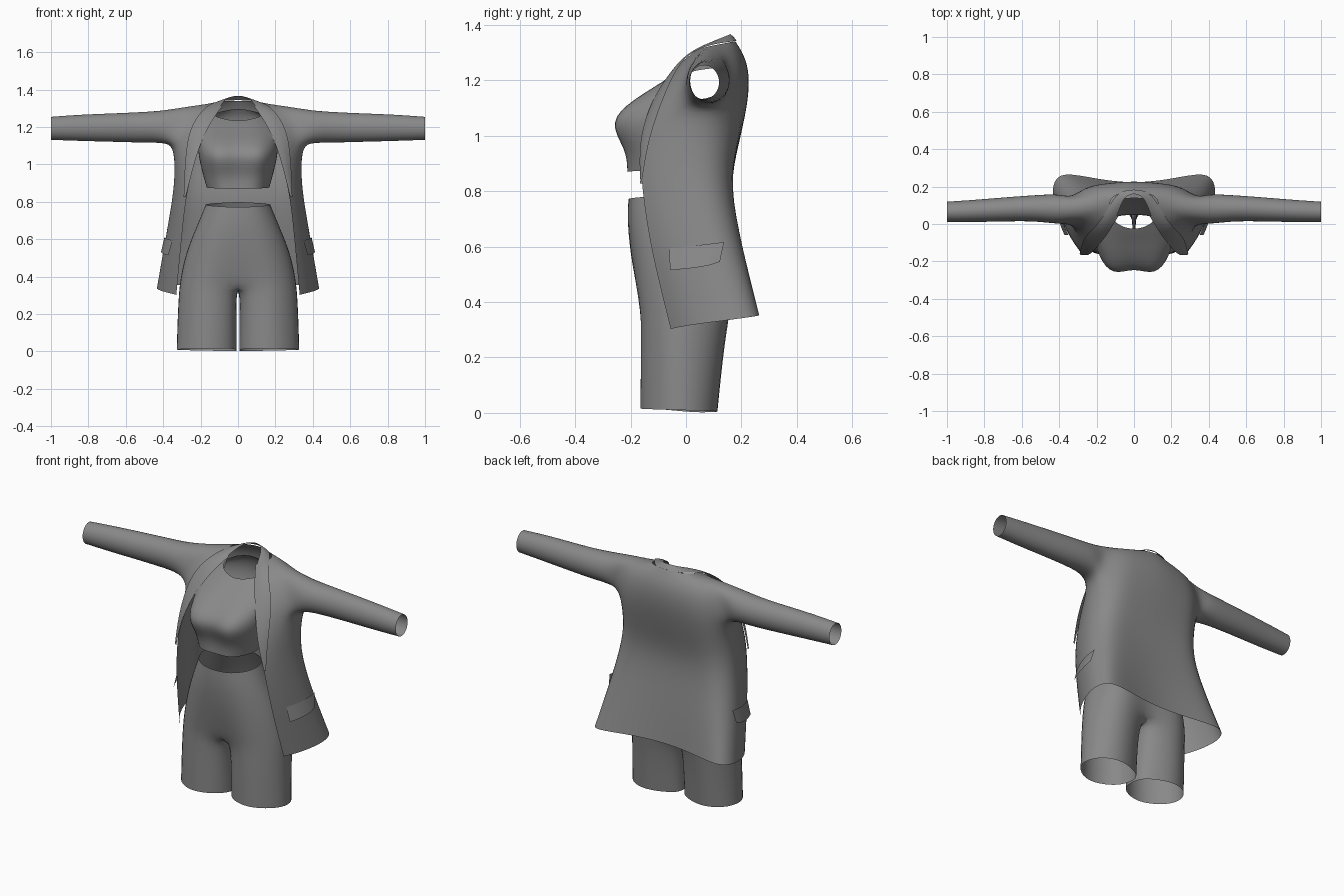
import bpy, bmesh, math
from mathutils import Vector

if "Cube" in bpy.data.objects:
    bpy.data.objects.remove(bpy.data.objects["Cube"])

cloth = bpy.data.materials.new("grey cloth")
cloth.diffuse_color = (0.25, 0.25, 0.25, 1)
cloth.use_nodes = True
cloth.node_tree.nodes["Principled BSDF"].inputs["Base Color"].default_value = cloth.diffuse_color


def mix(a, b, t):
    return a + (b - a) * t


def finish(name, bm):
    """Turn half a garment into a smooth mirrored object."""
    bmesh.ops.recalc_face_normals(bm, faces=bm.faces)
    mesh = bpy.data.meshes.new(name)
    bm.to_mesh(mesh)
    bm.free()
    mesh.materials.append(cloth)
    mesh.polygons.foreach_set("use_smooth", [True] * len(mesh.polygons))
    ob = bpy.data.objects.new(name, mesh)
    bpy.context.collection.objects.link(ob)
    ob.modifiers.new("mirror", 'MIRROR').merge_threshold = 0.001
    s = ob.modifiers.new("smooth", 'SUBSURF')
    s.levels = s.render_levels = 2
    s.boundary_smooth = 'PRESERVE_CORNERS'


def loft(bm, rows, hole=None, closed_from=99):
    """Skin rows of points; hole = (row, column) at the centre of a removed 2x2 block."""
    vs = [[bm.verts.new(p) for p in row] for row in rows]
    for r in range(len(vs) - 1):
        a, b = vs[r], vs[r + 1]
        n = min(len(a), len(b))
        for c in range(n if r >= closed_from else n - 1):
            d = (c + 1) % n
            if hole and hole[0] - 1 <= r <= hole[0] and hole[1] - 1 <= c <= hole[1]:
                continue
            bm.faces.new((a[c], a[d], b[d], b[c]))
    if hole:
        bm.verts.remove(vs[hole[0]][hole[1]])
    return vs


def jacket_row(x0, y0, z0, x3, y3, z3, x5, y5, yb, zb):
    """Front edge, side and back corner joined by rounded steps to the back centre."""
    row = []
    for k in range(4):
        t = k * math.pi / 6
        row.append(Vector((mix(x0, x3, (k / 3 + math.sin(t)) / 2),
                           mix(y0, y3, (k / 3 + 1 - math.cos(t)) / 2), mix(z0, z3, k / 3))))
    row.append(Vector((mix(x5, x3, .9), mix(y3, y5, .55), mix(z3, zb, .4))))
    row.append(Vector((x5, y5, mix(z3, zb, .7))))
    row.append(Vector((x5 * .53, mix(y5, yb, .6), zb)))
    row.append(Vector((0, yb, zb)))
    return row


def half_ring(w, y_mid, y_lobe, y_side, y_rear, y_cleft, zf, zb, x0=0):
    """Half a torso or leg section, from front centre round to back centre."""
    xs = (x0, .52 * w, .87 * w, w, .87 * w, .52 * w, x0)
    ys = (y_mid, y_lobe, mix(y_lobe, y_side, .45), y_side,
          mix(y_side, y_rear, .7), y_rear, y_cleft)
    return [Vector((x, y, mix(zf, zb, i / 6))) for i, (x, y) in enumerate(zip(xs, ys))]


# Jacket body, hem to neck
rows = [jacket_row(*p) for p in (
    (.33, -.055, .303, .437, .155, .335, .385, .28, .215, .36),
    (.302, -.13, .6, .392, .07, .6, .325, .21, .19, .6),
    (.28, -.16, .82, .352, .03, .82, .275, .16, .155, .82),
    (.245, -.168, .97, .34, .02, .97, .265, .18, .192, .97),
    (.205, -.13, 1.1, .35, .055, 1.1, .255, .205, .222, 1.1),
    (.165, -.08, 1.19, .35, .06, 1.2, .25, .205, .234, 1.2),
    (.12, -.02, 1.265, .3, .08, 1.31, .22, .185, .222, 1.28),
    (.085, .04, 1.31, .13, .105, 1.327, .1, .155, .182, 1.34))]
bm = bmesh.new()
v = loft(bm, rows, hole=(5, 3))
# Sleeve grown from the armhole loop out to the open cuff
ring = [v[4][3], v[4][4], v[5][4], v[6][4], v[6][3], v[6][2], v[5][2], v[4][2]]
for x, cy, ry, cz, rz in ((.40, .08, .09, 1.202, .094), (.52, .085, .077, 1.198, .09),
                          (.66, .08, .072, 1.197, .084), (.84, .07, .066, 1.196, .078),
                          (1.0, .065, .06, 1.193, .068)):
    new = []
    for k in range(8):
        t = k * math.pi / 4
        new.append(bm.verts.new((x, cy + ry * math.sin(t), cz - rz * math.cos(t))))
    for k in range(8):
        j = (k + 1) % 8
        bm.faces.new((ring[k], ring[j], new[j], new[k]))
    ring = new
finish("jacket", bm)

# Folded lapel follows the jacket's front edge, then wraps the neck as a collar
pairs = []
for r, width in zip(range(2, 7), (.25, .95, 1.1, 1.1, 1.0)):
    a, b = rows[r][0], rows[r][1]
    pairs.append((a + Vector((0, -.004, .004)), a.lerp(b, width) + Vector((.003, -.012, .006))))
for a, b in (((.088, .05, 1.322), (.145, .075, 1.327)),
             ((.065, .12, 1.35), (.105, .145, 1.337)),
             ((.035, .155, 1.364), (.06, .178, 1.342)),
             ((0, .162, 1.368), (0, .186, 1.344))):
    pairs.append((Vector(a), Vector(b)))
bm = bmesh.new()
loft(bm, [(a, a.lerp(b, .5) + Vector((0, -.004, .006)), b) for a, b in pairs])
finish("lapel_and_collar", bm)

# Pocket flaps standing slightly off the jacket sides
bm = bmesh.new()
loft(bm, [
    ((.35, -.06, .595), (.378, 0, .60), (.394, .07, .608), (.392, .137, .616)),
    ((.372, -.058, .515), (.4, .005, .52), (.414, .08, .53), (.407, .122, .545))])
finish("pocket_flap", bm)

# Cropped top with open armholes, waist to neck
bm = bmesh.new()
loft(bm, [half_ring(*p) for p in (
    (.175, -.205, -.22, -.07, .05, .05, .868, .885),
    (.197, -.2, -.23, -.06, .09, .09, .95, .95),
    (.222, -.25, -.31, -.06, .14, .14, 1.05, 1.05),
    (.225, -.18, -.205, -.02, .165, .17, 1.13, 1.13),
    (.205, -.1, -.11, .03, .175, .18, 1.18, 1.2),
    (.18, -.055, -.045, .07, .16, .165, 1.215, 1.265),
    (.13, -.03, -.015, .065, .135, .14, 1.23, 1.3))], hole=(4, 3))
finish("crop_top", bm)

# Shorts: hip rows, then closed leg rows with inner thigh points below the crotch
hips = [half_ring(*p) for p in (
    (.18, -.21, -.203, -.07, .045, .05, .77, .8),
    (.225, -.215, -.205, -.06, .1, .1, .68, .68),
    (.283, -.198, -.195, -.03, .165, .13, .55, .55),
    (.314, -.165, -.187, -.02, .18, .13, .43, .43))]
legs = []
for w, yf, yr, zf, zb, x0, inner in (
        (.326, -.182, .175, .35, .35, 0, 0), (.332, -.182, .162, .28, .28, .03, .009),
        (.338, -.183, .145, .15, .15, .04, .007), (.342, -.183, .13, .018, .002, .045, .005)):
    leg = half_ring(w, yf + .045, yf, -.02, yr, yr - .055, zf, zb, x0)
    z = zb - (.02 if inner == 0 else 0)
    legs.append(leg + [Vector((inner, .03, z)), Vector((inner, -.06, mix(z, zf, .5)))])
bm = bmesh.new()
loft(bm, hips + legs, closed_from=4)
finish("shorts", bm)
